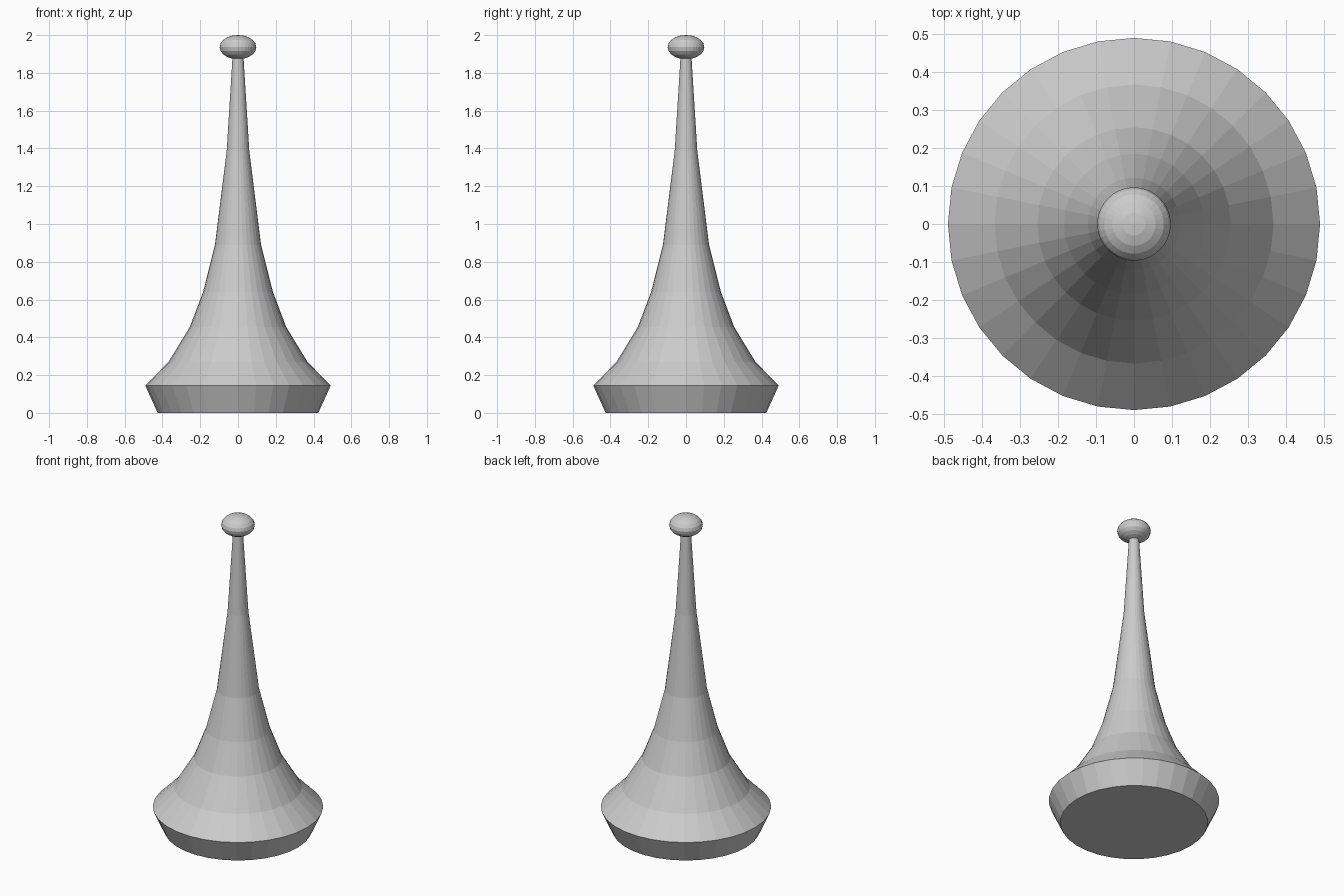
import bpy, bmesh
from math import sin, cos, pi

if "Cube" in bpy.data.objects:
    bpy.data.objects.remove(bpy.data.objects["Cube"])

SIDES = 32


def lathe(name, profile):
    """Turn a (radius, height) profile around z; radius 0 makes a pole."""
    bm = bmesh.new()
    rings = []
    for r, z in profile:
        n = SIDES if r > 0 else 1
        rings.append([bm.verts.new((r * cos(2 * pi * i / SIDES), r * sin(2 * pi * i / SIDES), z))
                      for i in range(n)])
    for a, b in zip(rings, rings[1:]):
        for i in range(SIDES):
            j = (i + 1) % SIDES
            quad = [a[i % len(a)], a[j % len(a)], b[j % len(b)], b[i % len(b)]]
            bm.faces.new(list(dict.fromkeys(quad)))
    # Flat caps on open ends
    for ring in (rings[0], rings[-1]):
        if len(ring) > 1:
            bm.faces.new(ring)
    bmesh.ops.recalc_face_normals(bm, faces=bm.faces[:])
    mesh = bpy.data.meshes.new(name)
    bm.to_mesh(mesh)
    bm.free()
    obj = bpy.data.objects.new(name, mesh)
    bpy.context.collection.objects.link(obj)
    return obj


# Flared spire with undercut foot
lathe("spire", [(0.425, 0), (0.491, 0.145), (0.368, 0.27), (0.255, 0.455), (0.185, 0.64),
                (0.122, 0.89), (0.06, 1.385), (0.029, 1.885)])

# Flattened ball on the tip
RINGS = 10
ball = [(0.097 * sin(pi * k / RINGS) if 0 < k < RINGS else 0, 1.936 - 0.064 * cos(pi * k / RINGS))
        for k in range(RINGS + 1)]
lathe("finial_ball", ball)
